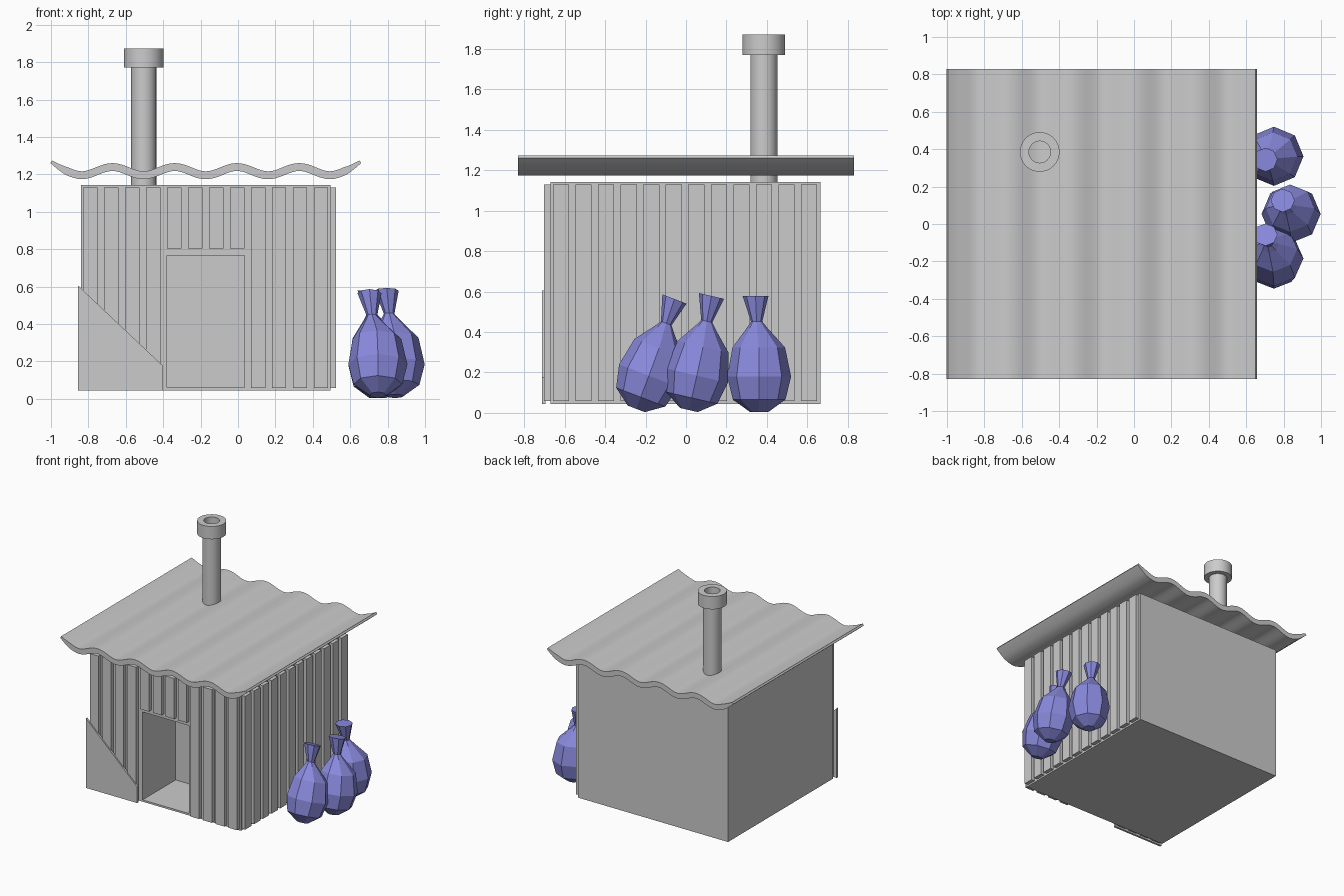
import bpy, bmesh, math
from mathutils import Matrix

if "Cube" in bpy.data.objects:
    bpy.data.objects.remove(bpy.data.objects["Cube"])


def material(name, rgb):
    m = bpy.data.materials.new(name)
    m.diffuse_color = (*rgb, 1)
    m.use_nodes = True
    m.node_tree.nodes["Principled BSDF"].inputs["Base Color"].default_value = m.diffuse_color
    return m


GREY = material("weathered grey", (0.6, 0.6, 0.6))
BLUE = material("bag blue violet", (0.25, 0.25, 0.72))


def finish(name, bm, mat):
    bmesh.ops.recalc_face_normals(bm, faces=bm.faces)
    me = bpy.data.meshes.new(name)
    bm.to_mesh(me)
    bm.free()
    me.materials.append(mat)
    ob = bpy.data.objects.new(name, me)
    bpy.context.collection.objects.link(ob)
    return ob


def box(name, lo, hi, mat=GREY):
    bm = bmesh.new()
    size = [b - a for a, b in zip(lo, hi)]
    mid = [(a + b) / 2 for a, b in zip(lo, hi)]
    bmesh.ops.create_cube(bm, size=1, matrix=Matrix.Translation(mid) @ Matrix.Diagonal((*size, 1)))
    return finish(name, bm, mat)


def extrude_y(name, outline, y0, y1, mat=GREY):
    """Prism from an x-z outline."""
    bm = bmesh.new()
    face = bm.faces.new([bm.verts.new((x, y0, z)) for x, z in outline])
    new = bmesh.ops.extrude_face_region(bm, geom=[face])["geom"]
    bmesh.ops.translate(bm, vec=(0, y1 - y0, 0), verts=[v for v in new if isinstance(v, bmesh.types.BMVert)])
    return finish(name, bm, mat)


# Hut body with a door recess
body = box("hut_body", (-0.84, -0.67, 0.045), (0.495, 0.665, 1.143))
cutter = box("door_cutter", (-0.38, -0.9, 0.06), (0.035, -0.25, 0.767))
cutter.hide_render = True
cutter.hide_viewport = True
cut = body.modifiers.new("door", "BOOLEAN")
cut.operation = "DIFFERENCE"
cut.solver = "EXACT"
cut.object = cutter

# Planks on the front (short above the door) and on the right side
for i in range(12):
    x = -0.828 + i * 0.1121
    bottom = 0.803 if 4 <= i <= 7 else 0.058
    box(f"front_plank_{i}", (x, -0.702, bottom), (x + 0.077, -0.665, 1.13))
    y = -0.658 + i * 0.1115
    box(f"side_plank_{i}", (0.49, y, 0.058), (0.525, y + 0.08, 1.13))

# Sloped board across the lower left of the front
extrude_y("patch_board", [(-0.855, 0.045), (-0.4, 0.045), (-0.4, 0.175), (-0.855, 0.605)], -0.712, -0.695)

# Corrugated roof with turned-up ends
CX, PERIOD, HALF = -0.172, 0.333, 0.826


def wave(x):
    d = abs(x - CX)
    if d <= 2 * PERIOD:
        return 1.217 - 0.022 * math.cos(2 * math.pi * d / PERIOD)
    t = (d - 2 * PERIOD) / (HALF - 2 * PERIOD)
    return 1.195 + 0.072 * t ** 1.6


top, under = [], []
N = 80
for i in range(N + 1):
    x = CX - HALF + 2 * HALF * i / N
    slope = (wave(x + 0.002) - wave(x - 0.002)) / 0.004
    half_t = 0.021 if 4 < i < N - 4 else 0.008 + 0.013 * min(i, N - i) / 4
    n = math.hypot(1, slope)
    dx, dz = -slope / n * half_t, half_t / n
    top.append((x + dx, wave(x) + dz))
    under.append((x - dx, wave(x) - dz))
roof = extrude_y("corrugated_roof", top + under[::-1], -0.83, 0.83)


# Chimney: hollow lathed pipe with a collar
def lathe_ring(name, profile, sides, center):
    bm = bmesh.new()
    rings = []
    for r, z in profile:
        rings.append([bm.verts.new((center[0] + r * math.cos(2 * math.pi * k / sides),
                                    center[1] + r * math.sin(2 * math.pi * k / sides), z)) for k in range(sides)])
    for a, b in zip(rings, rings[1:] + rings[:1]):
        for k in range(sides):
            j = (k + 1) % sides
            bm.faces.new((a[k], a[j], b[j], b[k]))
    return finish(name, bm, GREY)


chimney = lathe_ring("chimney", [(0.058, 1.143), (0.067, 1.143), (0.067, 1.77), (0.106, 1.77),
                                 (0.106, 1.873), (0.058, 1.873)], 32, (-0.504, 0.385))

for ob in (roof, chimney):
    bpy.ops.object.select_all(action="DESELECT")
    ob.select_set(True)
    bpy.context.view_layer.objects.active = ob
    bpy.ops.object.shade_smooth_by_angle(angle=math.radians(30))


# Tied sacks: eight-sided flat-faced rings (radius, height, sideways shift)
SACK = [(0.045, 0.01, 0), (0.13, 0.072, 0), (0.158, 0.185, 0), (0.13, 0.33, -0.005),
        (0.052, 0.425, -0.025), (0.028, 0.458, -0.032), (0.064, 0.585, -0.045)]


def sack(name, x, y, lean):
    bm = bmesh.new()
    rings = []
    for r, z, s in SACK:
        rings.append([bm.verts.new((r * math.cos(k * math.pi / 4) + s, r * math.sin(k * math.pi / 4) + s * 0.4, z))
                      for k in range(8)])
    for a, b in zip(rings, rings[1:]):
        for k in range(8):
            j = (k + 1) % 8
            bm.faces.new((a[k], a[j], b[j], b[k]))
    bm.faces.new(rings[0])
    bm.faces.new(rings[-1])
    bm.transform(Matrix.Translation((x, y, 0)) @ Matrix.Rotation(math.radians(-lean), 4, "X"))
    lift = 0.004 - min(v.co.z for v in bm.verts)
    bmesh.ops.translate(bm, vec=(0, 0, lift), verts=bm.verts)
    return finish(name, bm, BLUE)


sack("sack_back", 0.748, 0.362, 0)
sack("sack_middle", 0.84, 0.012, 13)
sack("sack_front", 0.748, -0.25, 21)
